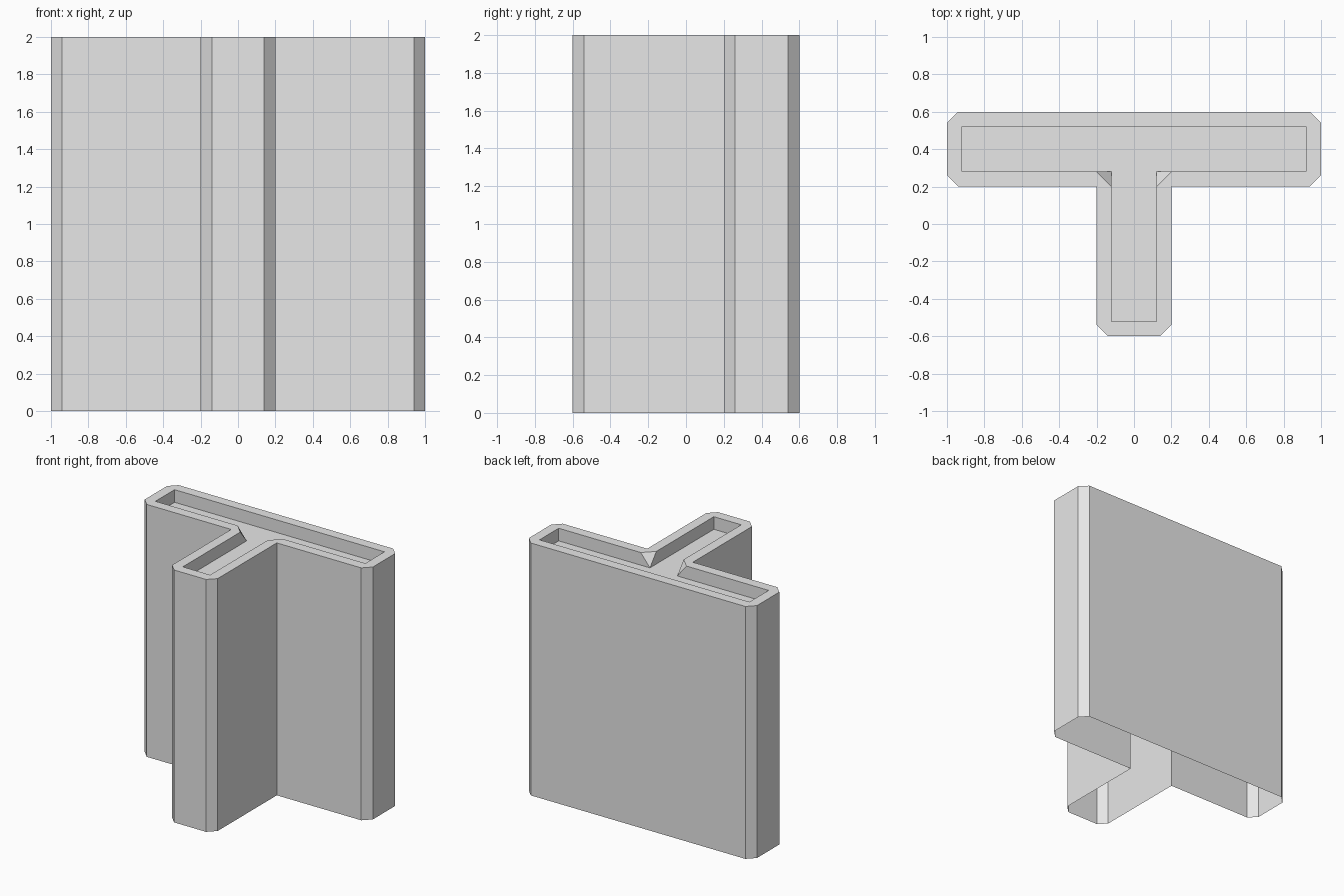
import bpy
import bmesh
from mathutils import Vector

cube = bpy.data.objects.get("Cube")
if cube:
    bpy.data.objects.remove(cube, do_unlink=True)

HEIGHT, DEPTH, RIM, CHAMFER = 2.0, 0.1, 0.08, 0.06

# T-shaped plan, counter-clockwise, before the corners are cut
plan = [Vector(p) for p in ((1, .6), (-1, .6), (-1, .2), (-.2, .2),
                            (-.2, -.6), (.2, -.6), (.2, .2), (1, .2))]

bm = bmesh.new()


def ring(points, z):
    return [bm.verts.new((p.x, p.y, z)) for p in points]


# Vertices at each corner: base, top edge, inner rim edge and recess floor
corners = []
for i, p in enumerate(plan):
    d_in = (p - plan[i - 1]).normalized()
    d_out = (plan[(i + 1) % len(plan)] - p).normalized()
    if d_in.cross(d_out) > 0:  # outer corner: chamfered outside, sharp inside
        outer = [p - d_in * CHAMFER, p + d_out * CHAMFER]
        floor = p + (d_out - d_in) * RIM
        inner = [floor]
    else:  # inner corner: sharp outside, sloped cut inside
        outer = [p]
        floor = p + (d_in - d_out) * RIM
        inner = [p - d_out * RIM, p + d_in * RIM]
    corners.append((ring(outer, 0), ring(outer, HEIGHT), ring(inner, HEIGHT),
                    ring([floor], HEIGHT - DEPTH)[0]))

for i, (base, top, inner, floor) in enumerate(corners):
    base2, top2, inner2, floor2 = corners[(i + 1) % len(corners)]
    # Corner faces
    bm.faces.new(top + inner[::-1])
    if len(base) == 2:
        bm.faces.new(base + top[::-1])
    else:
        bm.faces.new(inner + [floor])
    # Outer wall, rim and recess wall up to the next corner
    bm.faces.new((base[-1], base2[0], top2[0], top[-1]))
    bm.faces.new((top[-1], top2[0], inner2[0], inner[-1]))
    bm.faces.new((inner[-1], inner2[0], floor2, floor))

# Recess floor; the underside stays open
bm.faces.new([c[3] for c in corners])

mesh = bpy.data.meshes.new("t_wall_block")
bm.to_mesh(mesh)
bm.free()

mat = bpy.data.materials.new("light_grey")
mat.use_nodes = True
grey = (0.8, 0.8, 0.8, 1)
mat.diffuse_color = grey
mat.node_tree.nodes["Principled BSDF"].inputs["Base Color"].default_value = grey
mesh.materials.append(mat)

block = bpy.data.objects.new("t_wall_block", mesh)
bpy.context.collection.objects.link(block)
